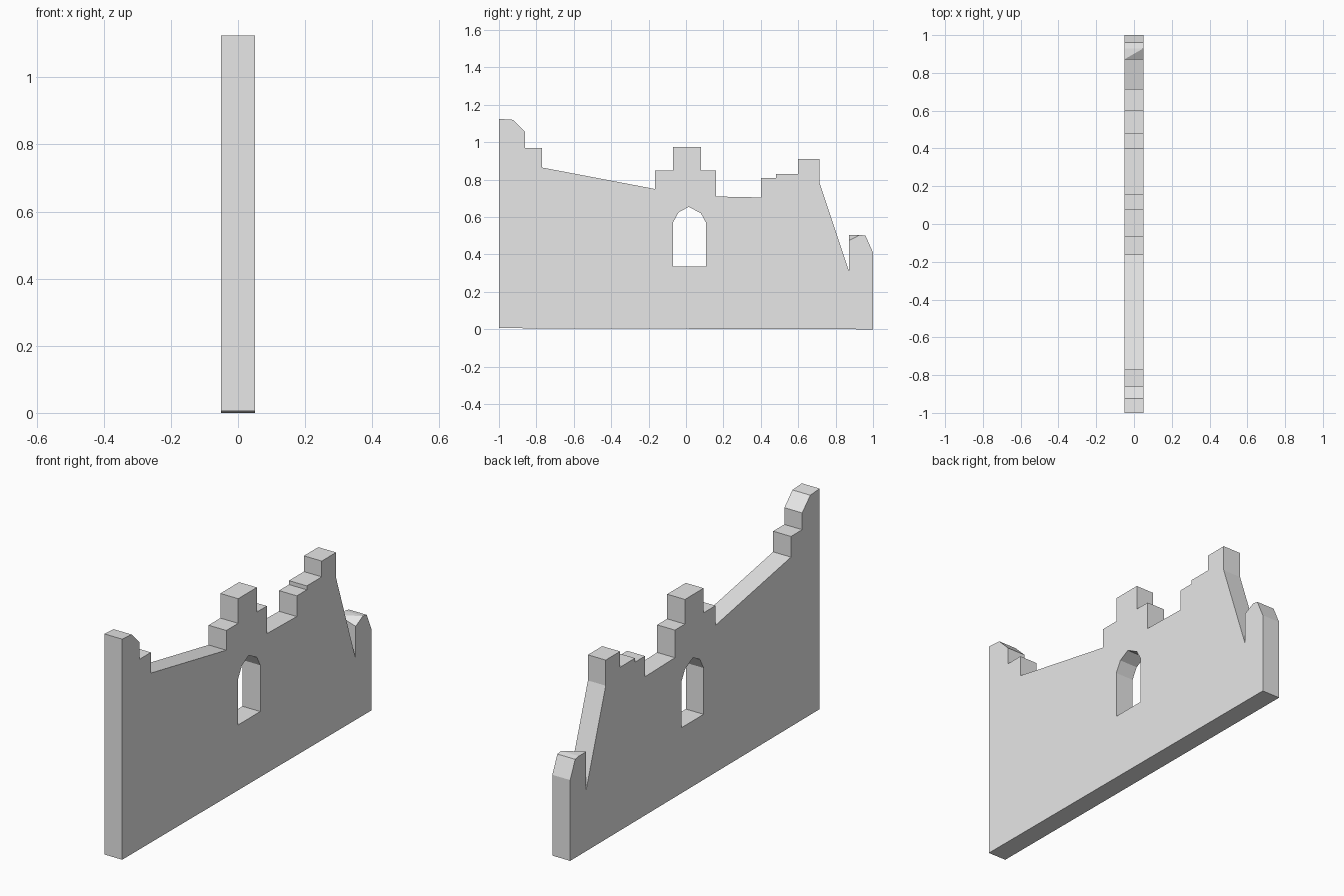
import bpy
import bmesh

cube = bpy.data.objects.get("Cube")
if cube:
    bpy.data.objects.remove(cube, do_unlink=True)

HALF = 0.05  # half the wall thickness

stone = bpy.data.materials.new("plain_grey_stone")
stone.use_nodes = True
stone.diffuse_color = (0.8, 0.8, 0.8, 1)
stone.node_tree.nodes["Principled BSDF"].inputs["Base Color"].default_value = (0.8, 0.8, 0.8, 1)


def prism(name, profile, half, edit=None):
    """Extrude a (y, z) profile along x."""
    bm = bmesh.new()
    face = bm.faces.new([bm.verts.new((-half, y, z)) for y, z in profile])
    out = bmesh.ops.extrude_face_region(bm, geom=[face], use_keep_orig=True)
    moved = [v for v in out["geom"] if isinstance(v, bmesh.types.BMVert)]
    bmesh.ops.translate(bm, vec=(2 * half, 0, 0), verts=moved)
    if edit:
        edit(bm)
    bmesh.ops.recalc_face_normals(bm, faces=bm.faces)
    mesh = bpy.data.meshes.new(name)
    bm.to_mesh(mesh)
    bm.free()
    mesh.materials.append(stone)
    obj = bpy.data.objects.new(name, mesh)
    bpy.context.scene.collection.objects.link(obj)
    return obj


# Broken top edge, running from the tall end to the low end
tall_end = [(-1, 0.006), (-1, 1.125), (-0.925, 1.12), (-0.86, 1.055),
            (-0.86, 0.97), (-0.77, 0.97), (-0.77, 0.865)]
middle = [(-0.165, 0.75), (-0.165, 0.85), (-0.07, 0.85), (-0.07, 0.975),
          (0.08, 0.975), (0.08, 0.85), (0.16, 0.85), (0.16, 0.71)]
steps = [(0.4, 0.705), (0.4, 0.81), (0.48, 0.81), (0.48, 0.83),
         (0.6, 0.83), (0.6, 0.91), (0.715, 0.91), (0.715, 0.78)]
stub_corner, stub_mid = (0.872, 0.505), (0.93, 0.505)
low_end = [(0.872, 0.31), stub_corner, stub_mid, (0.96, 0.5), (1, 0.41), (1, 0)]


def chip_corner(bm):
    """Lower one corner of the stub and crease its top diagonally."""
    def find(x, point):
        return min(bm.verts, key=lambda v: abs(v.co.x - x) + abs(v.co.y - point[0]) + abs(v.co.z - point[1]))
    chipped = find(HALF, stub_corner)
    ends = [find(-HALF, stub_corner), find(HALF, stub_mid)]
    bmesh.ops.connect_verts(bm, verts=ends)
    chipped.co.z -= 0.03


wall = prism("ruined_wall", tall_end + middle + steps + low_end, HALF, chip_corner)

# Pointed window opening
opening = [(-0.07, 0.335), (0.107, 0.335), (0.107, 0.57), (0.08, 0.62),
           (0.015, 0.655), (-0.04, 0.625), (-0.07, 0.57)]
cutter = prism("window_cutter", opening, HALF * 2)
cutter.hide_render = True

cut = wall.modifiers.new("window", "BOOLEAN")
cut.operation = "DIFFERENCE"
cut.solver = "EXACT"
cut.object = cutter
bpy.context.view_layer.objects.active = wall
bpy.ops.object.modifier_apply(modifier=cut.name)
bpy.data.objects.remove(cutter, do_unlink=True)
